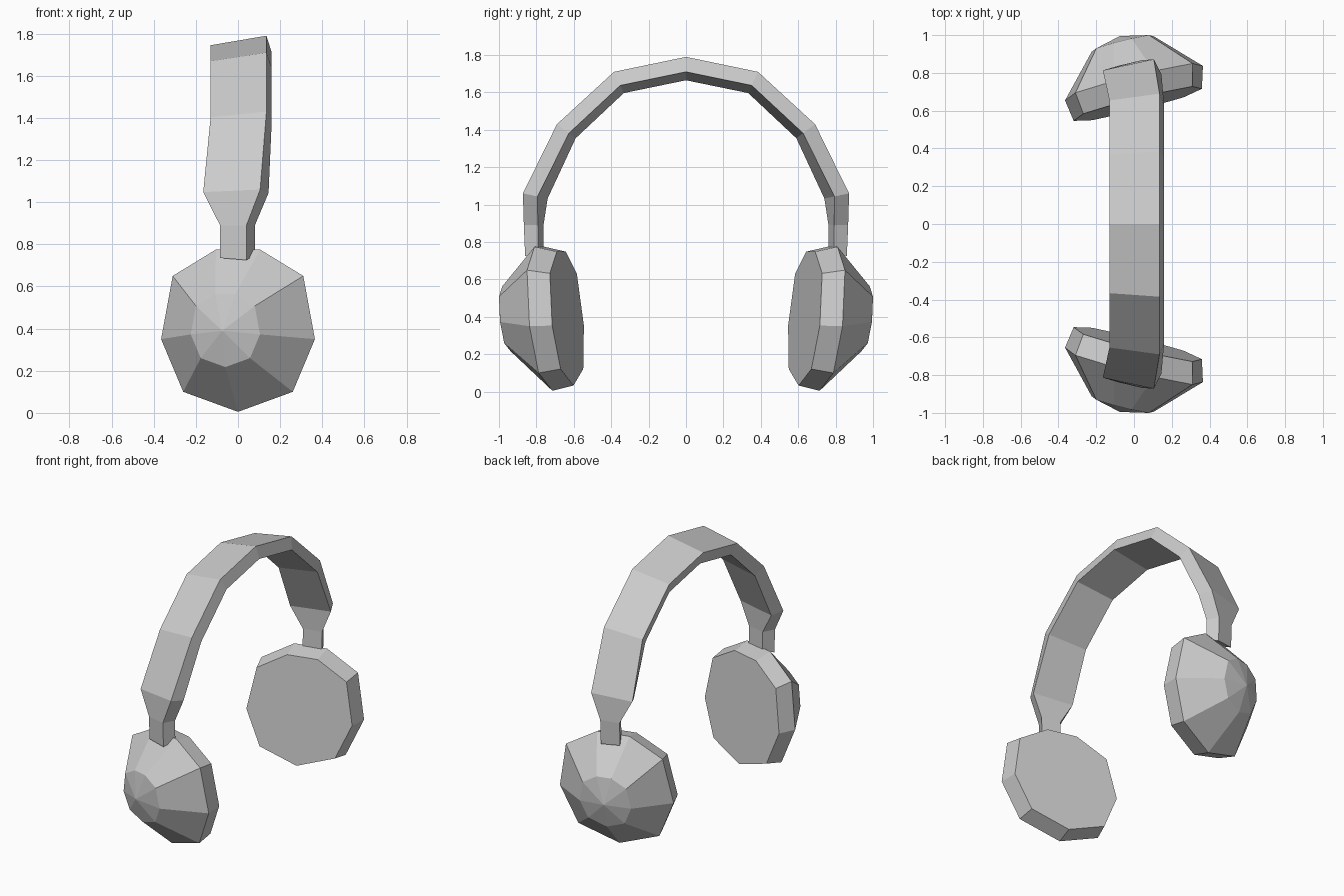
import bpy, bmesh
from mathutils import Vector

if "Cube" in bpy.data.objects:
    bpy.data.objects.remove(bpy.data.objects["Cube"])


def loft(name, rings, cap_start=True, apex=None, cap_end=False):
    """Skin a list of equal-sized rings, then mirror to the other side in y."""
    bm = bmesh.new()
    vr = [[bm.verts.new(p) for p in r] for r in rings]
    n = len(vr[0])
    for a, b in zip(vr, vr[1:]):
        for i in range(n):
            j = (i + 1) % n
            bm.faces.new((a[i], a[j], b[j], b[i]))
    if cap_start:
        bm.faces.new(vr[0])
    if cap_end:
        bm.faces.new(vr[-1])
    if apex:
        tip = bm.verts.new(apex)
        for i in range(n):
            bm.faces.new((vr[-1][i], vr[-1][(i + 1) % n], tip))
    bmesh.ops.recalc_face_normals(bm, faces=bm.faces)
    if not cap_end and not apex:
        # open half: orient by the overall outward direction of the end cap
        bm.faces.ensure_lookup_table()
        cap = bm.faces[-1]
        cap.normal_update()
        if cap.normal.z > 0:
            bmesh.ops.reverse_faces(bm, faces=bm.faces)
    me = bpy.data.meshes.new(name)
    bm.to_mesh(me)
    bm.free()
    ob = bpy.data.objects.new(name, me)
    bpy.context.collection.objects.link(ob)
    mod = ob.modifiers.new("mirror", 'MIRROR')
    mod.use_axis = (False, True, False)
    mod.merge_threshold = 0.001
    return ob


# Ear cups: nine-sided, turned about z and leaning slightly
half = [(0.26, -0.30), (0.365, -0.05), (0.31, 0.25), (0.105, 0.375)]
outline = [(0, -0.395)] + half + [(-x, z) for x, z in reversed(half)]


def cup_ring(centre, scale):
    cx, cy, cz = centre
    return [(cx + x * scale, cy - 0.25 * x * scale - 0.09 * z * scale, cz + z * scale)
            for x, z in outline]


loft("ear_cups", [cup_ring((0.02, -0.635, 0.40), 0.93),
                  cup_ring((0, -0.75, 0.40), 1.0),
                  cup_ring((-0.06, -0.955, 0.395), 0.45)],
     apex=(-0.075, -0.995, 0.39))

# Headband: twisted flat section (x, depth inward) swept up to the centre plane
stem = [(0.04, 0), (-0.085, 0.03), (-0.045, 0.105), (0.08, 0.075)]
low = [(0.105, 0), (-0.165, 0.06), (-0.125, 0.135), (0.145, 0.08)]
band = [(0.135, 0), (-0.13, 0.045), (-0.107, 0.125), (0.16, 0.08)]
stations = [(-0.86, 0.725, stem, (-0.95, -0.35)),
            (-0.867, 0.89, stem, (-1, 0)),
            (-0.872, 1.06, low, (-0.97, 0.20)),
            (-0.69, 1.43, band, (-0.80, 0.60)),
            (-0.385, 1.71, band, (-0.42, 0.91)),
            (0, 1.79, band, (0, 1))]
rings = []
for y, z, sec, d in stations:
    d = Vector(d).normalized()
    rings.append([(x, y - d.x * r, z - d.y * r) for x, r in sec])
loft("headband", rings)
